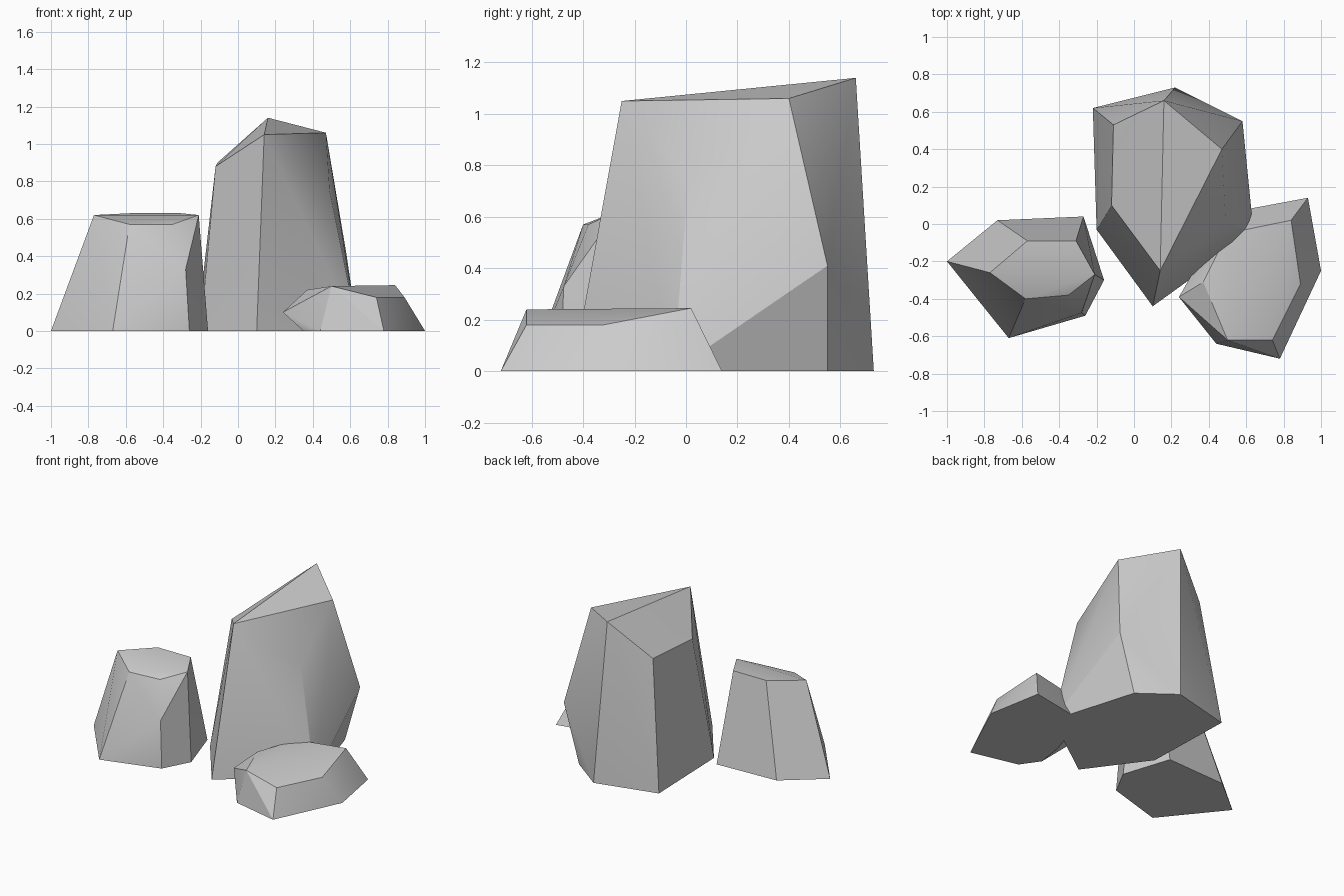
import bpy
import bmesh
from math import radians

cube = bpy.data.objects.get("Cube")
if cube:
    bpy.data.objects.remove(cube, do_unlink=True)


def make_material(name, color):
    material = bpy.data.materials.new(name)
    material.use_nodes = True
    material.diffuse_color = color
    shader = material.node_tree.nodes["Principled BSDF"]
    shader.inputs["Base Color"].default_value = color
    shader.inputs["Roughness"].default_value = 0.9
    return material


def make_rock(name, base, crown, bulges, material):
    """Wrap a convex faceted shell around a ground outline, a crown and side bulges."""
    bm = bmesh.new()
    corners = [(x, y, 0) for x, y in base] + crown + bulges
    for corner in corners:
        bm.verts.new(corner)
    hull = bmesh.ops.convex_hull(bm, input=bm.verts[:])
    loose = [v for v in bm.verts if not v.link_faces]
    bmesh.ops.delete(bm, geom=loose, context="VERTS")

    # Merge coplanar triangles into clean facets
    bmesh.ops.dissolve_limit(bm, angle_limit=radians(1),
                             verts=bm.verts[:], edges=bm.edges[:])
    bmesh.ops.recalc_face_normals(bm, faces=bm.faces[:])

    mesh = bpy.data.meshes.new(name)
    bm.to_mesh(mesh)
    bm.free()
    mesh.materials.append(material)
    rock = bpy.data.objects.new(name, mesh)
    bpy.context.collection.objects.link(rock)

    # Soften shallow creases, keep the strong ridges sharp
    bpy.ops.object.select_all(action="DESELECT")
    rock.select_set(True)
    bpy.context.view_layer.objects.active = rock
    bpy.ops.object.shade_smooth_by_angle(angle=radians(30))
    return rock


stone = make_material("grey stone", (0.6, 0.6, 0.6, 1))

# Tall slanted boulder at the back
make_rock(
    "tall_rock",
    base=[(.10, -.44), (.64, -.05), (.46, .55), (.22, .73), (-.22, .62), (-.2, -.03)],
    crown=[(.14, -.25, 1.05), (.49, .01, .75), (.47, .4, 1.06),
           (.16, .66, 1.14), (-.11, .53, .9), (-.12, .1, .88)],
    bulges=[(.58, .55, .41)],
    material=stone,
)

# Medium boulder on the right-hand side of the group
make_rock(
    "medium_rock",
    base=[(-1, -.2), (-.67, -.61), (-.26, -.49), (-.16, -.3), (-.27, .04), (-.73, .02)],
    crown=[(-.58, -.4, .57), (-.35, -.38, .57), (-.21, -.27, .62),
           (-.31, -.09, .63), (-.57, -.09, .63), (-.77, -.26, .62)],
    bulges=[(-.28, -.475, .33)],
    material=stone,
)

# Low flat slab leaning against the tall boulder
make_rock(
    "flat_rock",
    base=[(.35, -.51), (.44, -.64), (.78, -.72), (1, -.25),
          (.93, .14), (.5, .06), (.38, -.32)],
    crown=[(.5, -.62, .24), (.74, -.62, .18), (.89, -.32, .18),
           (.84, .02, .245), (.5, -.05, .24), (.37, -.31, .22)],
    bulges=[(.24, -.39, .1)],
    material=stone,
)
